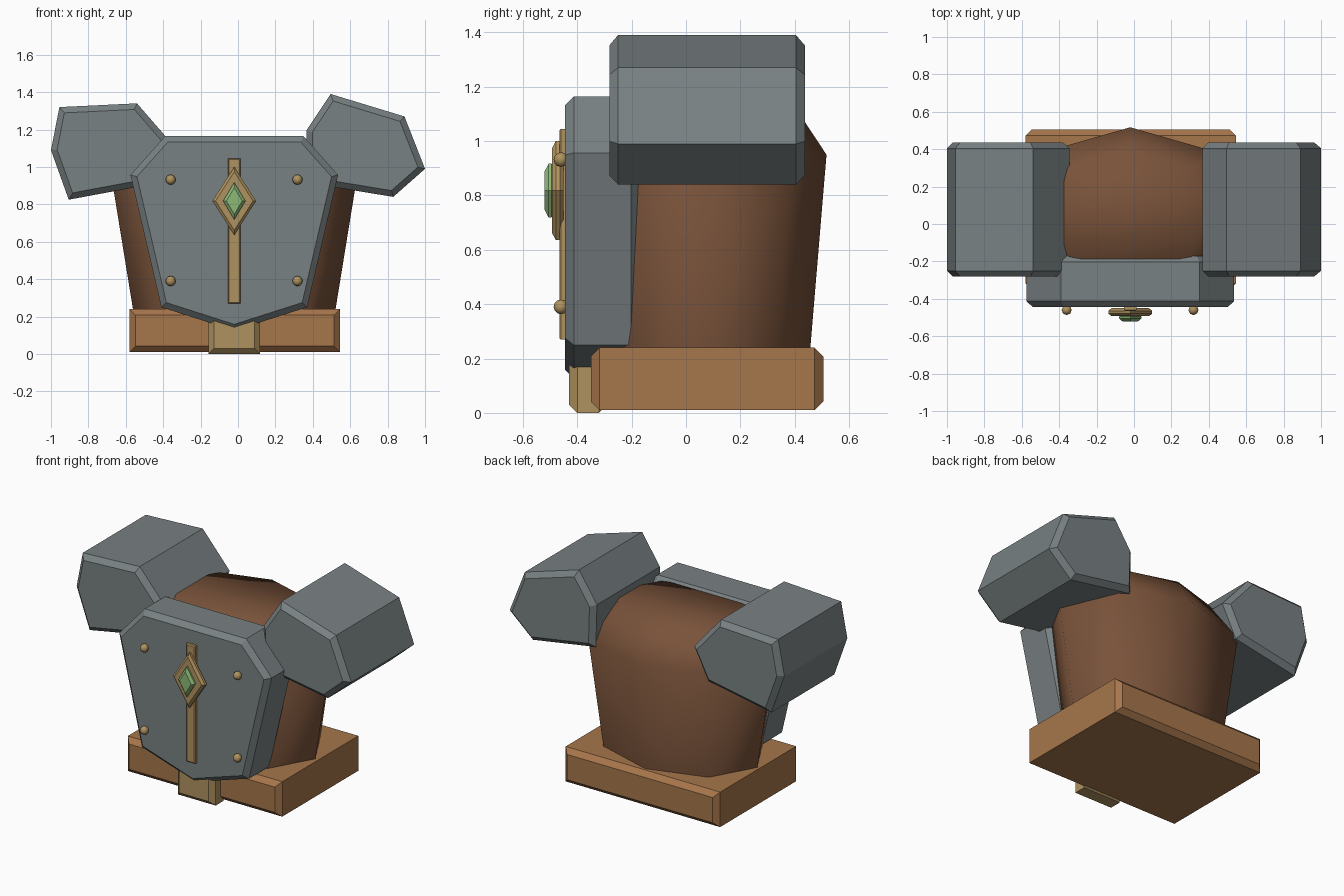
import bpy, bmesh, math

if "Cube" in bpy.data.objects:
    bpy.data.objects.remove(bpy.data.objects["Cube"])

CX = -0.02  # centre line of the torso


def material(name, rgb):
    m = bpy.data.materials.new(name)
    m.diffuse_color = (*rgb, 1)
    m.use_nodes = True
    m.node_tree.nodes["Principled BSDF"].inputs["Base Color"].default_value = m.diffuse_color
    return m


STEEL = material("steel", (0.19, 0.22, 0.225))
LEATHER = material("leather", (0.19, 0.085, 0.042))
BELT = material("belt_leather", (0.38, 0.18, 0.07))
BRASS = material("brass", (0.43, 0.29, 0.115))
GREEN = material("green_gem", (0.26, 0.48, 0.18))


def finish(name, bm, mat):
    bmesh.ops.recalc_face_normals(bm, faces=bm.faces[:])
    me = bpy.data.meshes.new(name)
    bm.to_mesh(me)
    bm.free()
    me.materials.append(mat)
    ob = bpy.data.objects.new(name, me)
    bpy.context.collection.objects.link(ob)
    return ob


def prism(name, profile, y0, y1, bevel, mat):
    """Extrude an x-z outline along y and chamfer the rims of both ends."""
    bm = bmesh.new()
    front, back = [[bm.verts.new((x, y, z)) for x, z in profile] for y in (y0, y1)]
    caps = [bm.faces.new(front), bm.faces.new(back[::-1])]
    n = len(profile)
    for i in range(n):
        j = (i + 1) % n
        bm.faces.new((front[j], front[i], back[i], back[j]))
    bmesh.ops.recalc_face_normals(bm, faces=bm.faces[:])
    rims = [e for f in caps for e in f.edges]
    bmesh.ops.bevel(bm, geom=rims, offset=bevel, offset_type='OFFSET',
                    segments=1, profile=0.5, affect='EDGES')
    return finish(name, bm, mat)


def rect(x0, x1, z0, z1):
    return [(x0, z0), (x1, z0), (x1, z1), (x0, z1)]


def diamond(z, w, h):
    return [(CX, z - h), (CX + w, z), (CX, z + h), (CX - w, z)]


# Leather torso: tapered eight-sided shell with a sloped, smoothed top
bm = bmesh.new()
rings = []
for z, rx, ry in [(0.15, 0.527, 0.39), (0.95, 0.657, 0.457), (1.15, 0.45, 0.325)]:
    rings.append([bm.verts.new((CX + rx * math.cos(i * math.pi / 4),
                                0.06 + ry * math.sin(i * math.pi / 4), z))
                  for i in range(8)])
for a, b in zip(rings, rings[1:]):
    for i in range(8):
        j = (i + 1) % 8
        bm.faces.new((a[i], a[j], b[j], b[i]))
bm.faces.new(rings[0][::-1])
bm.faces.new(rings[-1])
torso = finish("torso", bm, LEATHER)
bpy.context.view_layer.objects.active = torso
torso.select_set(True)
bpy.ops.object.shade_smooth_by_angle(angle=math.radians(65))
torso.select_set(False)

# Belt and buckle
prism("belt", rect(-0.58, 0.545, 0.01, 0.24), -0.35, 0.505, 0.032, BELT)
prism("buckle", rect(CX - 0.138, CX + 0.138, 0.0, 0.25), -0.43, -0.29, 0.03, BRASS)

# Chest plate
half = [(0.39, 0.25), (0.555, 0.957), (0.37, 1.165)]
outline = [(CX, 0.125)] + [(CX + x, z) for x, z in half] + [(CX - x, z) for x, z in half[::-1]]
prism("chest_plate", outline, -0.445, -0.17, 0.032, STEEL)

# Shoulder guards: the same six-sided outline turned about 20 degrees
left = [(-0.955, 1.32), (-0.54, 1.34), (-0.344, 1.114),
        (-0.449, 0.91), (-0.905, 0.825), (-1.0, 1.09)]
right = [(0.495, 1.39), (0.89, 1.27), (1.0, 0.99),
         (0.83, 0.84), (0.373, 0.915), (0.365, 1.195)]
for name, pts in (("left_shoulder", left), ("right_shoulder", right)):
    prism(name, pts, -0.282, 0.437, 0.032, STEEL)

# Chest ornament: centre strip, diamond mount and gem
prism("centre_strip", rect(CX - 0.033, CX + 0.033, 0.27, 1.045), -0.466, -0.43, 0.006, BRASS)
prism("diamond_mount", diamond(0.818, 0.117, 0.182), -0.493, -0.45, 0.014, BRASS)
prism("gem", diamond(0.818, 0.06, 0.1), -0.52, -0.48, 0.015, GREEN)

# Rivets
for x in (-0.36, 0.318):
    for z in (0.39, 0.932):
        bm = bmesh.new()
        bmesh.ops.create_uvsphere(bm, u_segments=8, v_segments=6, radius=0.027)
        bmesh.ops.translate(bm, verts=bm.verts[:], vec=(x, -0.46, z))
        rivet = finish("rivet", bm, BRASS)
        for p in rivet.data.polygons:
            p.use_smooth = True
